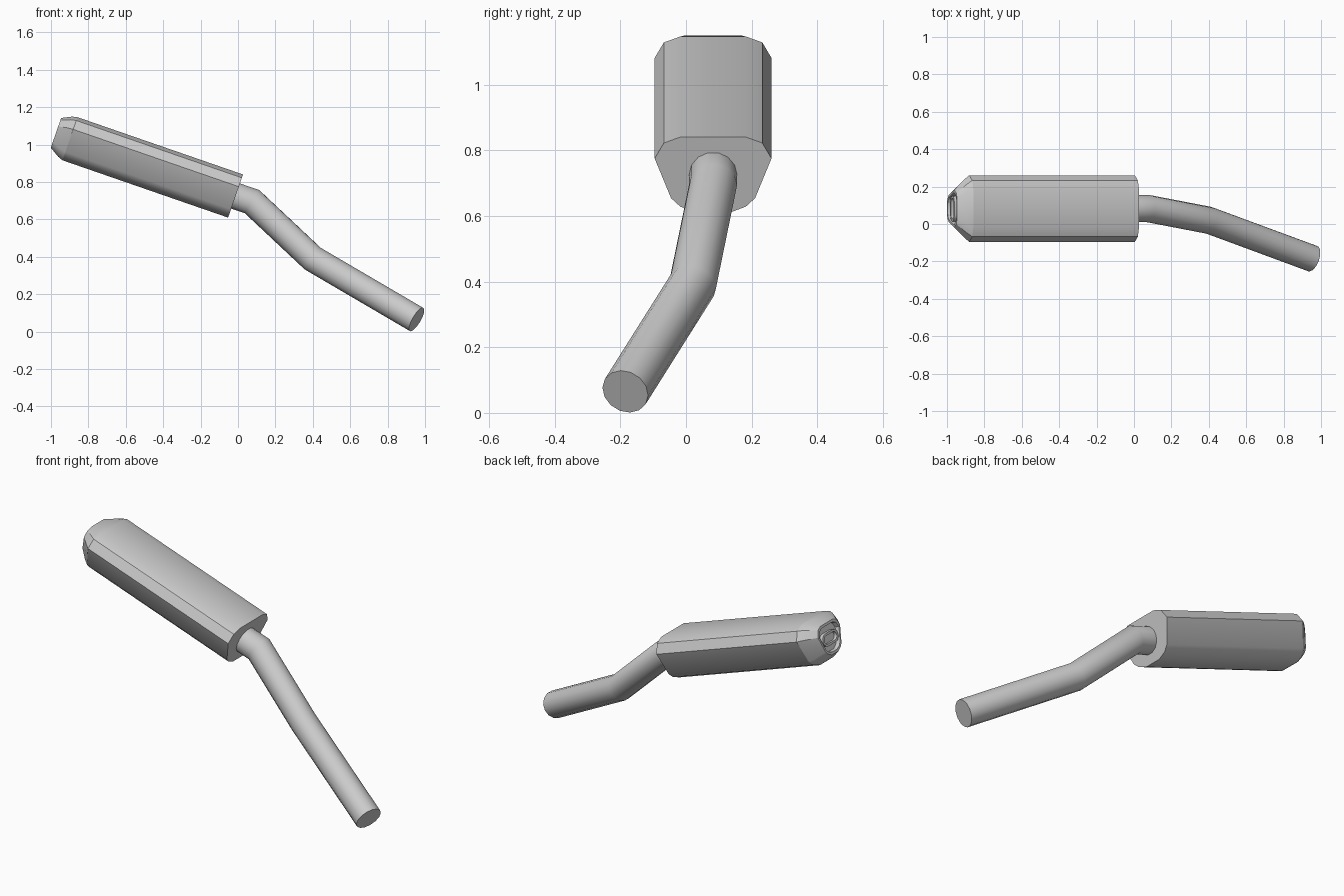
import bpy, bmesh, math
from mathutils import Vector

if "Cube" in bpy.data.objects:
    bpy.data.objects.remove(bpy.data.objects["Cube"])

# Silencer axis frame: AXIS points to the outlet end, SIDE across, UP out of the axis
ORIGIN = Vector((-0.013, 0.0825, 0.725))
AXIS = Vector((-0.945, 0, 0.327)).normalized()
SIDE = Vector((0, 1, 0))
UP = Vector((-AXIS.z * -1, 0, -AXIS.x)).normalized()


def place(s, v, a):
    return ORIGIN + SIDE * s + UP * v + AXIS * a


def loft(name, rings, angle=32):
    """Skin a list of equal rings and close both ends."""
    bm = bmesh.new()
    vr = [[bm.verts.new(p) for p in r] for r in rings]
    n = len(vr[0])
    for r0, r1 in zip(vr, vr[1:]):
        for i in range(n):
            j = (i + 1) % n
            bm.faces.new((r0[i], r0[j], r1[j], r1[i]))
    bm.faces.new(vr[0][::-1])
    bm.faces.new(vr[-1])
    bmesh.ops.recalc_face_normals(bm, faces=bm.faces)
    me = bpy.data.meshes.new(name)
    bm.to_mesh(me)
    bm.free()
    ob = bpy.data.objects.new(name, me)
    bpy.context.collection.objects.link(ob)
    bpy.ops.object.select_all(action='DESELECT')
    ob.select_set(True)
    bpy.context.view_layer.objects.active = ob
    bpy.ops.object.shade_smooth_by_angle(angle=math.radians(angle))
    return ob


# Silencer cross-section: flat top, rounded shoulders, narrower belly
half = [(0.10, 0.122), (0.15, 0.103), (0.178, 0.053), (0.128, -0.075),
        (0.10, -0.102), (0.05, -0.122)]
profile = half + [(-s, v) for s, v in reversed(half)]


def section(a, ks=1.0, kv=1.0, dv=0.0):
    return [place(s * ks, v * kv + dv, a) for s, v in profile]


loft("silencer_body", [section(0), section(0.937)])

# Tapered end cap with a shallow recess
loft("end_cap", [
    section(0.937),
    section(0.965, 0.87, 0.93, 0.002),
    section(1.018, 0.56, 0.69, 0.005),
    section(1.018, 0.49, 0.58, 0.005),
    section(0.995, 0.47, 0.55, 0.005)], 25)


# Flattened outlet inside the recess
def stadium(w, h, a, steps=6):
    pts = []
    for sign in (1, -1):
        for i in range(steps + 1):
            t = -math.pi / 2 + math.pi * i / steps
            pts.append(place(sign * (w - h + h * math.cos(t)),
                             0.005 + sign * h * math.sin(t), a))
    return pts


loft("outlet", [stadium(0.068, 0.034, 0.99), stadium(0.068, 0.034, 1.016),
                stadium(0.055, 0.022, 1.016), stadium(0.055, 0.022, 0.997)])

# Inlet pipe: round section swept along a bent path with mitred joints
path = [place(0, 0, -0.0 + 0.03), Vector((0.075, 0.0825, 0.695)),
        Vector((0.40, 0.02, 0.39)), Vector((0.955, -0.185, 0.065))]
SIDES, RADIUS = 14, 0.073
dirs = [(b - a).normalized() for a, b in zip(path, path[1:])]
u = SIDE.copy()
w = dirs[0].cross(u).normalized()
ring = [path[0] + RADIUS * (u * math.cos(t) + w * math.sin(t))
        for t in (2 * math.pi * i / SIDES for i in range(SIDES))]
rings = [ring]
for k, d in enumerate(dirs):
    normal = (d + dirs[k + 1]).normalized() if k + 1 < len(dirs) else d
    ring = [p + d * ((path[k + 1] - p).dot(normal) / d.dot(normal)) for p in ring]
    rings.append(ring)
loft("inlet_pipe", rings, 30)
